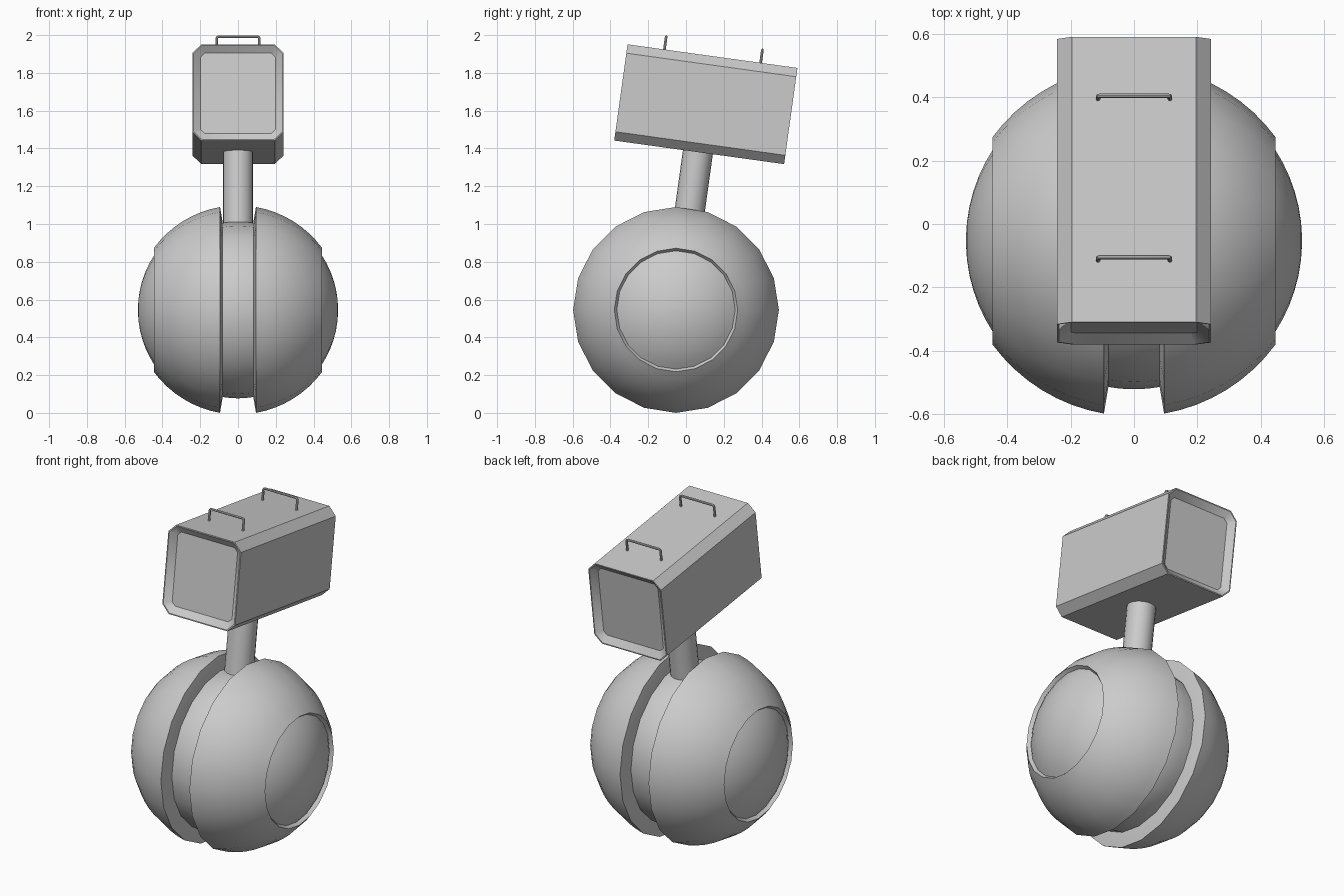
import bpy, bmesh
from math import sin, cos, asin, pi, radians, sqrt
from mathutils import Matrix, Vector

if "Cube" in bpy.data.objects:
    bpy.data.objects.remove(bpy.data.objects["Cube"])

BALL = Vector((0, -0.053, 0.545))      # ball centre
BOX = Vector((0, 0.105, 1.634))        # head box centre
TILT = Matrix.Rotation(radians(-7.9), 4, 'X')
SIDES = 20


def finish(name, bm, matrix):
    bmesh.ops.remove_doubles(bm, verts=bm.verts, dist=1e-5)
    bmesh.ops.recalc_face_normals(bm, faces=bm.faces)
    bm.transform(matrix)
    if matrix.determinant() < 0:
        bmesh.ops.reverse_faces(bm, faces=bm.faces)
    mesh = bpy.data.meshes.new(name)
    bm.to_mesh(mesh)
    bm.free()
    ob = bpy.data.objects.new(name, mesh)
    bpy.context.collection.objects.link(ob)
    bpy.ops.object.select_all(action='DESELECT')
    bpy.context.view_layer.objects.active = ob
    ob.select_set(True)
    bpy.ops.object.shade_smooth_by_angle(angle=radians(30))
    return ob


def loft(bm, rings):
    for a, b in zip(rings, rings[1:]):
        n = len(a)
        for i in range(n):
            j = (i + 1) % n
            bm.faces.new((a[i], a[j], b[j], b[i]))


def lathe(name, profile, matrix):
    """Spin a closed (x, radius) profile round the x axis, capping open ends."""
    bm = bmesh.new()
    rings = [[bm.verts.new((x, r * sin(2 * pi * i / SIDES), r * cos(2 * pi * i / SIDES)))
              for i in range(SIDES)] for x, r in profile]
    loft(bm, rings)
    bm.faces.new(rings[0])
    bm.faces.new(rings[-1])
    return finish(name, bm, matrix)


def arc(radius, x0, x1, steps):
    a0, a1 = asin(x0 / radius), asin(min(1, x1 / radius))
    angles = [a0 + (a1 - a0) * i / steps for i in range(steps + 1)]
    return [(radius * sin(a), radius * cos(a)) for a in angles]


at_ball = Matrix.Translation(BALL)
# Core band seen in the central groove
lathe("core_band", arc(0.468, -0.085, 0.085, 4), at_ball)

# Half shells with sloped groove walls, and the domed side caps inside their rims
for side, sx in (("right", 1), ("left", -1)):
    m = at_ball @ Matrix.Diagonal((sx, 1, 1, 1))
    shell = [(0.08, 0.455)] + arc(0.553, 0.095, 0.446, 8) + [(0.425, 0.312)]
    lathe(side + "_shell", shell, m)
    lathe(side + "_side_cap", arc(0.53, 0.415, 0.5299, 7), m)

# Tilted neck from the core to the head box
bm = bmesh.new()
bmesh.ops.create_cone(bm, cap_ends=True, segments=SIDES, radius1=0.08, radius2=0.08, depth=0.42)
finish("neck", bm, at_ball @ TILT @ Matrix.Translation((0, 0, 0.645)))


# Head box: chamfered section with a recessed panel at each end
def section(bm, y, w, h, c):
    pts = [(w - c, h), (w, h - c), (w, c - h), (w - c, -h),
           (c - w, -h), (-w, c - h), (-w, h - c), (c - w, h)]
    return [bm.verts.new((x, y, z)) for x, z in pts]


W, H, L = 0.242, 0.257, 0.454
bm = bmesh.new()
rings = [section(bm, -L + 0.03, W - 0.043, H - 0.043, 0.022),
         section(bm, -L, W - 0.006, H - 0.006, 0.045),
         section(bm, -L, W, H, 0.047),
         section(bm, L, W, H, 0.047),
         section(bm, L, W - 0.006, H - 0.006, 0.045),
         section(bm, L - 0.03, W - 0.043, H - 0.043, 0.022)]
loft(bm, rings)
bm.faces.new(rings[0])
bm.faces.new(rings[-1])
at_box = Matrix.Translation(BOX) @ TILT
finish("head_box", bm, at_box)

# Wire handles on top of the box
for name, y in (("front_handle", -0.257), ("back_handle", 0.257)):
    path = [(-0.113, 0.245), (-0.113, 0.316), (-0.110, 0.323), (-0.103, 0.326),
            (0.103, 0.326), (0.110, 0.323), (0.113, 0.316), (0.113, 0.245)]
    bm = bmesh.new()
    rings = []
    for i, (x, z) in enumerate(path):
        a, b = path[max(i - 1, 0)], path[min(i + 1, len(path) - 1)]
        t = Vector((b[0] - a[0], 0, b[1] - a[1])).normalized()
        side = t.cross(Vector((0, 1, 0)))
        rings.append([bm.verts.new(Vector((x, y, z)) + 0.007 * (
            side * cos(k * pi / 4) + Vector((0, 1, 0)) * sin(k * pi / 4))) for k in range(8)])
    loft(bm, rings)
    bm.faces.new(rings[0])
    bm.faces.new(rings[-1])
    finish(name, bm, at_box)
